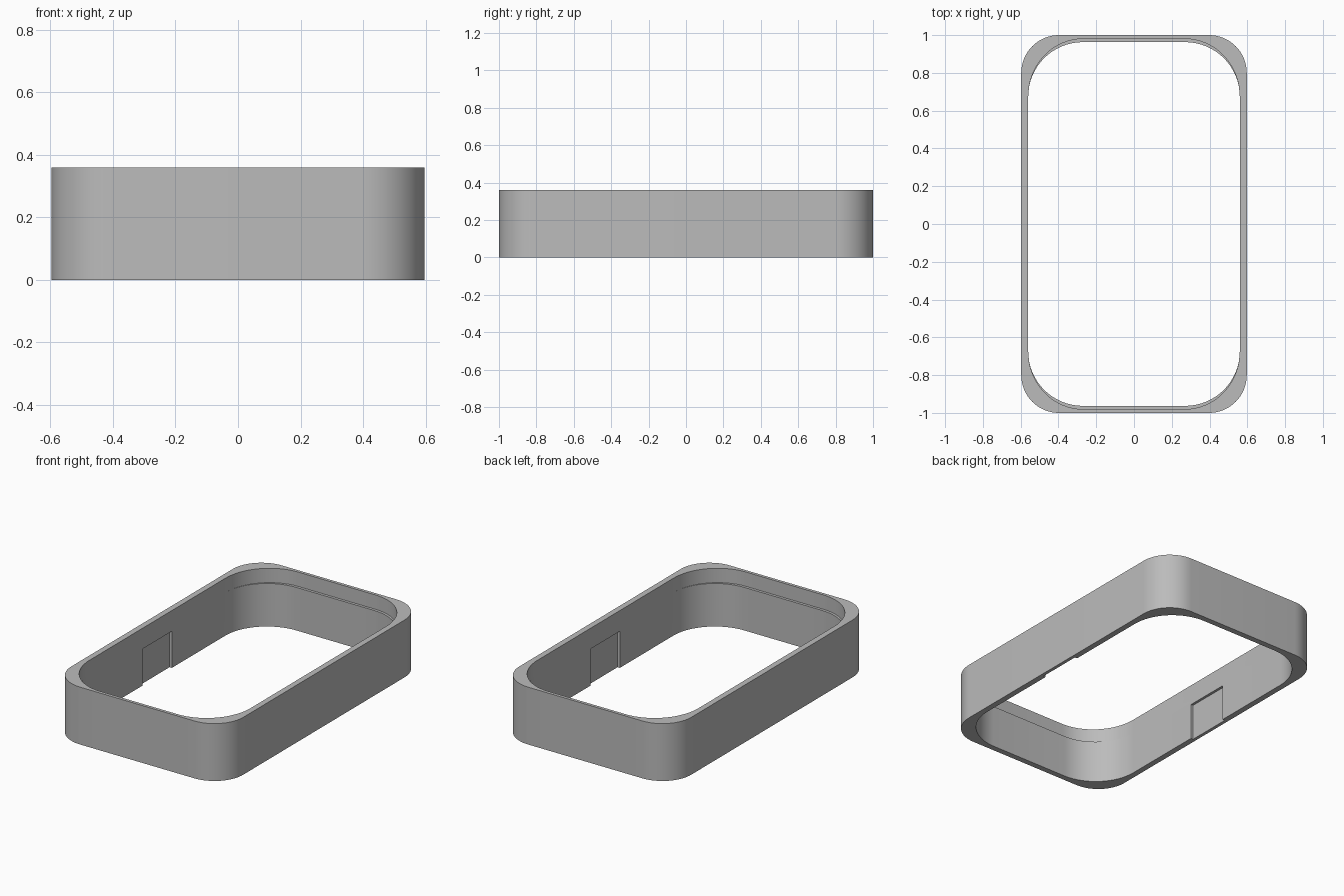
import bpy, bmesh, math

if "Cube" in bpy.data.objects:
    bpy.data.objects.remove(bpy.data.objects["Cube"])

HEIGHT, LEDGE_Z = 0.36, 0.27
SEGMENTS = 16


def rounded_loop(bm, hx, hy, rx, ry, z):
    """Ring of vertices around a rectangle with rounded corners."""
    ring = []
    for corner, (sx, sy) in enumerate([(1, 1), (-1, 1), (-1, -1), (1, -1)]):
        for i in range(SEGMENTS + 1):
            a = math.pi / 2 * (corner + i / SEGMENTS)
            ring.append(bm.verts.new((sx * (hx - rx) + rx * math.cos(a),
                                      sy * (hy - ry) + ry * math.sin(a), z)))
    return ring


grey = bpy.data.materials.new("plain grey")
grey.diffuse_color = (0.5, 0.5, 0.5, 1)
grey.use_nodes = True
grey.node_tree.nodes["Principled BSDF"].inputs["Base Color"].default_value = grey.diffuse_color

# Frame wall: closed cross-section swept round the rounded rectangle,
# with a small inner ledge at the two short ends
outer = (0.597, 1.0, 0.2, 0.2)
upper = (0.56, 0.98, 0.29, 0.305)
lower = (0.56, 0.963, 0.29, 0.288)
bm = bmesh.new()
rings = [rounded_loop(bm, *shape, z) for shape, z in [
    (outer, 0), (outer, HEIGHT), (upper, HEIGHT),
    (upper, LEDGE_Z), (lower, LEDGE_Z), (lower, 0)]]
count = len(rings[0])
for k, ring in enumerate(rings):
    above = rings[(k + 1) % len(rings)]
    for i in range(count):
        j = (i + 1) % count
        bm.faces.new((ring[i], ring[j], above[j], above[i]))
bmesh.ops.remove_doubles(bm, verts=bm.verts, dist=1e-5)
bmesh.ops.recalc_face_normals(bm, faces=bm.faces)
mesh = bpy.data.meshes.new("frame")
bm.to_mesh(mesh)
bm.free()
mesh.materials.append(grey)
frame = bpy.data.objects.new("frame", mesh)
bpy.context.collection.objects.link(frame)

# Shallow recesses in the long inner walls, open at the bottom
bpy.ops.mesh.primitive_cube_add(size=1, location=(0, 0, 0.09))
cutter = bpy.context.object
cutter.name = "recess_cutter"
cutter.scale = (2 * 0.576, 0.29, 0.28)
cutter.data.materials.append(grey)
cutter.hide_render = True

bpy.ops.object.select_all(action='DESELECT')
frame.select_set(True)
bpy.context.view_layer.objects.active = frame
cut = frame.modifiers.new("recesses", 'BOOLEAN')
cut.operation = 'DIFFERENCE'
cut.solver = 'EXACT'
cut.object = cutter
bpy.ops.object.modifier_apply(modifier=cut.name)
bpy.data.objects.remove(cutter)

# Smooth corners, crisp rims
bpy.ops.object.shade_smooth_by_angle(angle=math.radians(30))
